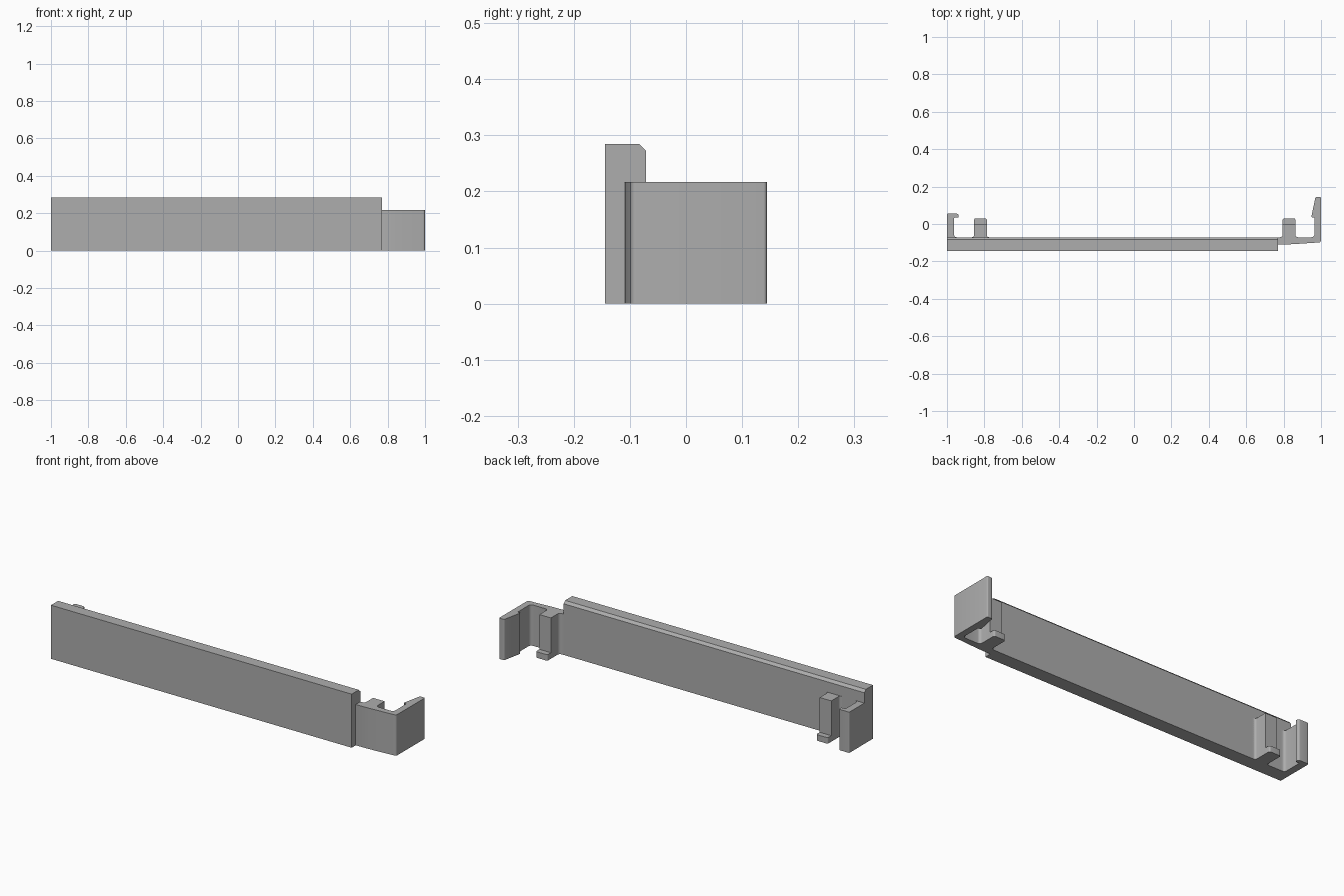
import bpy, bmesh, math
from mathutils import Vector

if "Cube" in bpy.data.objects:
    bpy.data.objects.remove(bpy.data.objects["Cube"])

grey = bpy.data.materials.new("plain grey")
grey.diffuse_color = (0.42, 0.42, 0.42, 1)
grey.use_nodes = True
grey.node_tree.nodes["Principled BSDF"].inputs["Base Color"].default_value = grey.diffuse_color


def rounded(points, steps=5):
    """Outline from (a, b) or (a, b, radius) corners, rounding where a radius is given."""
    out = []
    n = len(points)
    for i, p in enumerate(points):
        c = Vector(p[:2])
        if len(p) == 2:
            out.append(c)
            continue
        u = (Vector(points[i - 1][:2]) - c).normalized()
        v = (Vector(points[(i + 1) % n][:2]) - c).normalized()
        half = u.angle(v) / 2
        d = p[2] / math.tan(half)
        centre = c + (u + v).normalized() * p[2] / math.sin(half)
        a, b = c + u * d - centre, c + v * d - centre
        total = a.angle(b)
        for k in range(steps + 1):
            t = k / steps
            arm = (a * math.sin((1 - t) * total) + b * math.sin(t * total)) / math.sin(total)
            out.append(centre + arm)
    return out


def extrude(name, points, start, end, axis="z"):
    """Solid from an outline: xy swept along z, or yz swept along x."""
    bm = bmesh.new()
    put = (lambda p, t: (p[0], p[1], t)) if axis == "z" else (lambda p, t: (t, p[0], p[1]))
    face = bm.faces.new([bm.verts.new(put(p, start)) for p in rounded(points)])
    top = bmesh.ops.extrude_face_region(bm, geom=[face])
    offset = Vector(put((0, 0), end - start))
    bmesh.ops.translate(bm, vec=offset, verts=[g for g in top["geom"] if isinstance(g, bmesh.types.BMVert)])
    bmesh.ops.recalc_face_normals(bm, faces=bm.faces)
    mesh = bpy.data.meshes.new(name)
    bm.to_mesh(mesh)
    bm.free()
    mesh.materials.append(grey)
    ob = bpy.data.objects.new(name, mesh)
    bpy.context.collection.objects.link(ob)
    bpy.ops.object.select_all(action="DESELECT")
    ob.select_set(True)
    bpy.context.view_layer.objects.active = ob
    bpy.ops.object.shade_smooth_by_angle(angle=math.radians(30))
    return ob


BACK, CLIP_H = -0.071, 0.217

# Long front panel with a chamfered upper back edge
extrude("panel", [(-0.144, 0), (BACK, 0), (BACK, 0.272), (-0.084, 0.285), (-0.144, 0.285)],
        -1, 0.77, "x")

# Left hook with an inward lip
extrude("left_hook", [(-1, -0.1), (-0.935, -0.1), (-0.935, BACK), (-0.962, BACK, 0.014),
                      (-0.962, 0.034, 0.004), (-0.938, 0.034, 0.006), (-0.938, 0.056, 0.012),
                      (-1, 0.056, 0.006)], 0, CLIP_H)

# Left post, filleted into the panel
extrude("left_post", [(-0.875, -0.1), (-0.767, -0.1), (-0.767, BACK), (-0.787, BACK, 0.012),
                      (-0.787, 0), (-0.855, 0), (-0.855, BACK, 0.012), (-0.875, BACK)], 0, CLIP_H)

# Right bracket: thin wall, post and barbed arm in one profile
extrude("right_bracket", [(0.74, -0.1), (0.77, -0.11), (0.85, -0.108), (0.999, -0.098, 0.01),
                          (1, 0.144, 0.006), (0.97, 0.144, 0.008), (0.948, 0.036, 0.004),
                          (0.965, 0.036, 0.003), (0.965, BACK, 0.016), (0.863, BACK, 0.014),
                          (0.863, 0), (0.795, 0), (0.795, BACK, 0.016), (0.74, BACK)], 0, CLIP_H)

# Low foot at the bottom of each post
for side, x in (("left", -0.855), ("right", 0.795)):
    extrude(side + "_foot", [(x, -0.01), (x + 0.068, -0.01), (x + 0.068, 0.03, 0.009),
                             (x, 0.03, 0.009)], 0, 0.032)
